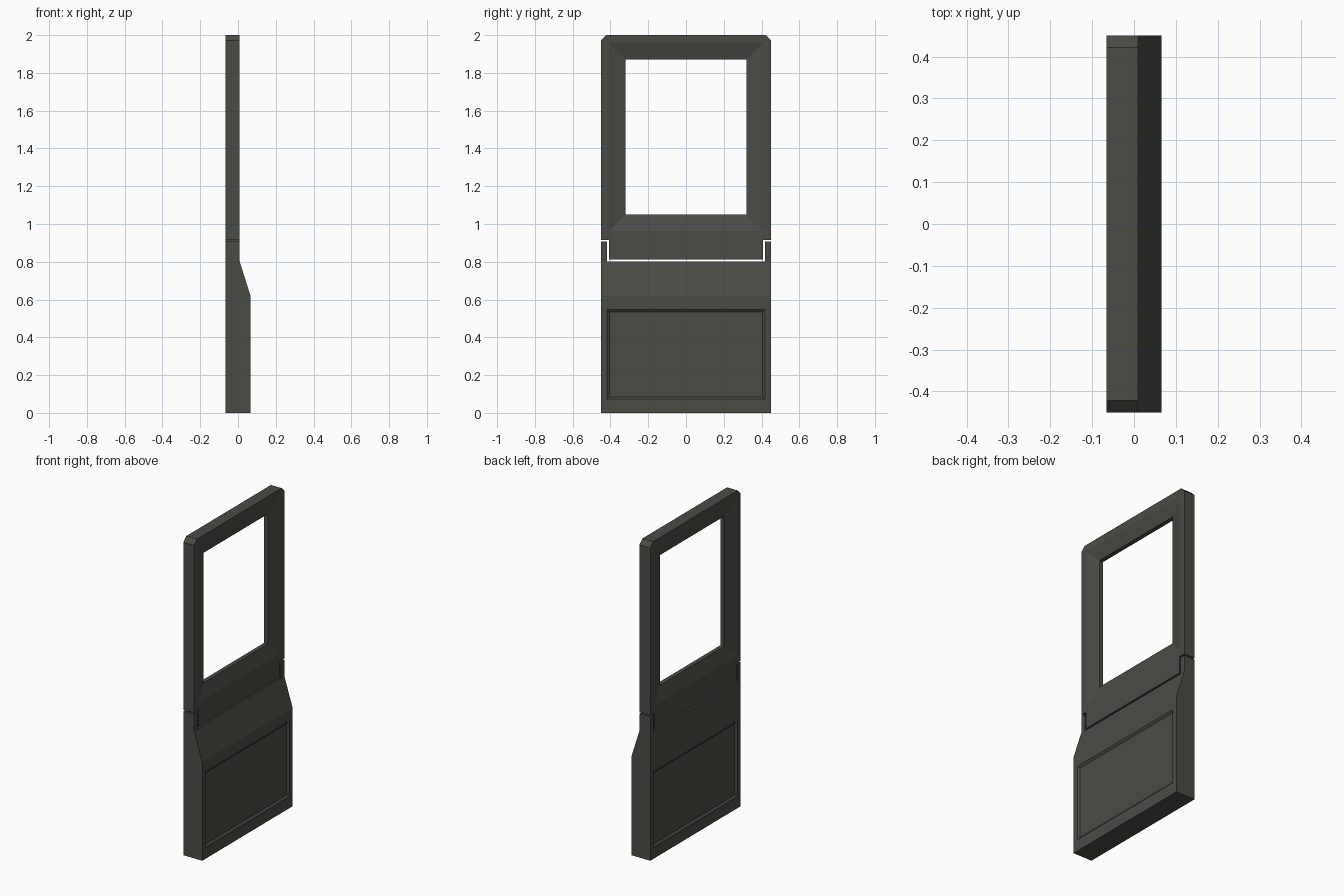
import bpy, bmesh
from mathutils import Vector

cube = bpy.data.objects.get("Cube")
if cube:
    bpy.data.objects.remove(cube, do_unlink=True)

BACK, FACE, BULGE = -0.066, 0.009, 0.066   # x of the door surfaces
HALF = 0.45                                # half width of the door

paint = bpy.data.materials.new("dark olive grey")
paint.use_nodes = True
paint.diffuse_color = (0.07, 0.07, 0.06, 1)
paint.node_tree.nodes["Principled BSDF"].inputs["Base Color"].default_value = paint.diffuse_color


def prism(profile, stations):
    """Sweep an x-z profile along y through the given stations."""
    bm = bmesh.new()
    rings = [[bm.verts.new((x, y, z)) for x, z in profile] for y in stations]
    n = len(profile)
    for a, b in zip(rings, rings[1:]):
        for i in range(n):
            j = (i + 1) % n
            bm.faces.new((a[i], a[j], b[j], b[i]))
    bm.faces.new(rings[0])
    bm.faces.new(rings[-1])
    bmesh.ops.recalc_face_normals(bm, faces=bm.faces)
    return bm


def pick(bm, rule):
    return [f for f in bm.faces if rule(f.calc_center_median(), f.normal)]


def extrude(bm, faces, dz):
    out = bmesh.ops.extrude_face_region(bm, geom=faces)["geom"]
    verts = [v for v in out if isinstance(v, bmesh.types.BMVert)]
    bmesh.ops.translate(bm, verts=verts, vec=Vector((0, 0, dz)))
    bmesh.ops.delete(bm, geom=[f for f in faces if f.is_valid], context='FACES_ONLY')


def finish(bm, name):
    bmesh.ops.recalc_face_normals(bm, faces=bm.faces)
    mesh = bpy.data.meshes.new(name)
    bm.to_mesh(mesh)
    bm.free()
    mesh.materials.append(paint)
    bpy.context.collection.objects.link(bpy.data.objects.new(name, mesh))


# Lower door: bulged profile, two ears and a recessed panel on each side
lo, hi, top, ear = 0.073, 0.547, 0.801, 0.907
bm = prism([(BACK, 0), (BULGE, 0), (BULGE, lo), (BULGE, hi), (BULGE, 0.62),
            (FACE, top), (BACK, top), (BACK, hi), (BACK, lo)],
           [-HALF, -0.417, 0.417, HALF])
extrude(bm, pick(bm, lambda c, n: n.z > 0.9 and abs(c.y) > 0.4), ear - top)
panels = pick(bm, lambda c, n: abs(n.x) > 0.9 and abs(c.y) < 0.1 and lo < c.z < hi)
bmesh.ops.inset_individual(bm, faces=panels, thickness=0.012, depth=-0.01,
                           use_even_offset=True)
finish(bm, "lower_door")

# Upper door: window frame with bevelled surround and a tongue below
lo, hi, base, tongue = 0.963, 1.957, 0.916, 0.811
bm = prism([(BACK, base), (FACE, base), (FACE, lo), (FACE, hi),
            (FACE, 2), (BACK, 2), (BACK, hi), (BACK, lo)],
           [-HALF, -0.407, 0.407, HALF])
extrude(bm, pick(bm, lambda c, n: n.z < -0.9 and abs(c.y) < 0.1), tongue - base)
window = pick(bm, lambda c, n: abs(n.x) > 0.9 and abs(c.y) < 0.1 and lo < c.z < hi)
bmesh.ops.inset_individual(bm, faces=window, thickness=0.087, depth=-0.024,
                           use_even_offset=True)
rim = [e for f in window for e in f.edges]
bmesh.ops.delete(bm, geom=window, context='FACES_ONLY')
bmesh.ops.bridge_loops(bm, edges=rim)

# Clipped top corners
corners = [e for e in bm.edges
           if all(v.co.z > 1.99 and abs(v.co.y) > HALF - 0.01 for v in e.verts)
           and abs(e.verts[0].co.y - e.verts[1].co.y) < 0.01]
bmesh.ops.bevel(bm, geom=corners, offset=0.028, segments=1, affect='EDGES')
finish(bm, "upper_window_frame")
